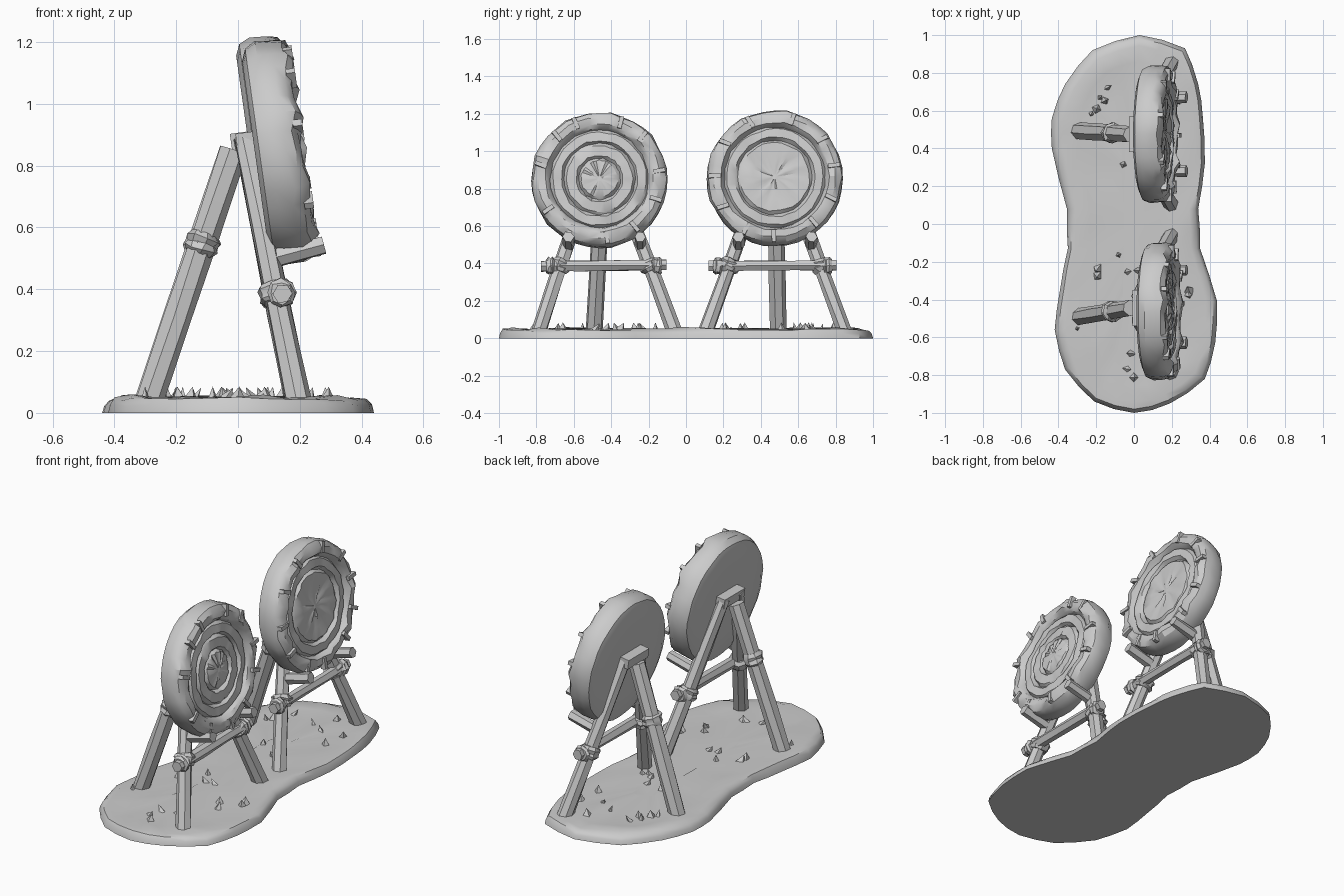
import bpy, bmesh, math, random
from mathutils import Vector, Matrix

if "Cube" in bpy.data.objects:
    bpy.data.objects.remove(bpy.data.objects["Cube"])

random.seed(7)
mat = bpy.data.materials.new("plain grey")
mat.diffuse_color = (0.6, 0.6, 0.6, 1)
mat.use_nodes = True
mat.node_tree.nodes["Principled BSDF"].inputs["Base Color"].default_value = mat.diffuse_color


def finish(name, bm, angle=35):
    bmesh.ops.recalc_face_normals(bm, faces=bm.faces)
    me = bpy.data.meshes.new(name)
    bm.to_mesh(me)
    bm.free()
    me.materials.append(mat)
    ob = bpy.data.objects.new(name, me)
    bpy.context.collection.objects.link(ob)
    bpy.ops.object.select_all(action='DESELECT')
    bpy.context.view_layer.objects.active = ob
    ob.select_set(True)
    bpy.ops.object.shade_smooth_by_angle(angle=math.radians(angle))
    return ob


def jit(a):
    return random.uniform(-a, a)


def loft(bm, rings):
    """Skin a list of equal-length closed rings of points and cap both ends."""
    vs = [[bm.verts.new(p) for p in r] for r in rings]
    n = len(vs[0])
    for a, b in zip(vs, vs[1:]):
        for i in range(n):
            bm.faces.new((a[i], a[(i + 1) % n], b[(i + 1) % n], b[i]))
    bm.faces.new(vs[0])
    bm.faces.new(vs[-1])


def pole(name, a, b, r0, r1, sides=7, rough=0.003, cuts=3):
    """Rough-hewn wooden pole between two points."""
    a, b = Vector(a), Vector(b)
    q = (b - a).to_track_quat('Z', 'Y')
    rings = []
    for k in range(cuts + 1):
        t = k / cuts
        r = r0 + (r1 - r0) * t
        rings.append([a.lerp(b, t) + q @ Vector((math.cos(s) * r + jit(rough), math.sin(s) * r + jit(rough), 0))
                      for s in (2 * math.pi * i / sides for i in range(sides))])
    bm = bmesh.new()
    loft(bm, rings)
    return finish(name, bm)


def lashing(name, p, axis, r, h):
    """Bulging rope wrap around a pole."""
    p, d = Vector(p), Vector(axis).normalized()
    q = d.to_track_quat('Z', 'Y')
    rings = []
    for t, s in ((-.5, .85), (-.25, 1.08), (0, .98), (.25, 1.1), (.5, .85)):
        rings.append([p + q @ Vector((math.cos(w) * r * s + jit(.004), math.sin(w) * r * s + jit(.004), t * h + jit(.005)))
                      for w in (2 * math.pi * i / 8 for i in range(8))])
    bm = bmesh.new()
    loft(bm, rings)
    return finish(name, bm)


# ---- ground slab: outline smoothed, then stepped inward ----
outline = [(.03, 1), (.27, .93), (.34, .74), (.365, .56), (.375, .32), (.34, .08), (.35, -.13), (.44, -.41),
           (.43, -.63), (.375, -.82), (.19, -.95), (0, -1), (-.21, -.94), (-.365, -.77), (-.42, -.56),
           (-.39, -.34), (-.35, -.13), (-.355, .08), (-.435, .4), (-.435, .56), (-.365, .74), (-.22, .92)]
edge = []
for i, p in enumerate(outline):
    q = outline[(i + 1) % len(outline)]
    edge += [Vector(p), (Vector(p) + Vector(q)) / 2 * 1.01]
bm = bmesh.new()
rings = []
for s, z, rough in ((1, 0, 0), (.985, .025, .004), (.95, .045, .007), (.86, .052, .008),
                    (.65, .046, .006), (.4, .05, .006), (.15, .05, .004)):
    # shrink towards a spine along y so the peanut shape is kept
    ring = []
    for p in edge:
        spine = max(-.6, min(.6, p.y))
        ring.append((p.x * s, spine * (1 if s > .5 else .5 + s) + (p.y - spine) * s, z + jit(rough)))
    rings.append(ring)
loft(bm, rings)
finish("ground", bm, 40)

# ---- grass tufts and stones scattered on the ground ----
for i in range(30):
    side = 1 if i % 2 else -1
    w = random.uniform(0, 2 * math.pi)
    x, y = .33 * math.cos(w) * random.uniform(.5, 1), side * .48 + .4 * math.sin(w) * random.uniform(.4, 1)
    bm = bmesh.new()
    bmesh.ops.create_cone(bm, cap_ends=True, segments=4, radius1=random.uniform(.015, .035), radius2=0,
                          depth=.05, matrix=Matrix.Translation((x, y, .06))
                          @ Matrix.Rotation(w, 4, 'Z') @ Matrix.Rotation(jit(.6), 4, 'X'))
    finish("ground_tuft", bm)

# ---- round target: lathed profile (radius, height above the back) ----
body = [(.02, 0), (.2, 0), (.31, 0), (.348, .015), (.363, .05), (.362, .1), (.352, .132), (.325, .152), (.29, .152)]
faces = {"small_bullseye": [(.272, .14), (.262, .122), (.25, .138), (.205, .14), (.192, .12), (.178, .138),
                            (.125, .14), (.112, .12), (.098, .138), (.05, .146), (.015, .146)],
         "large_bullseye": [(.28, .14), (.27, .122), (.258, .138), (.215, .14), (.2, .12), (.185, .136),
                            (.12, .135), (.06, .13), (.015, .132)]}
TILT = math.radians(8)
normal = Vector((math.cos(TILT), 0, math.sin(TILT)))
up = Vector((-math.sin(TILT), 0, math.cos(TILT)))
side_dir = Vector((0, 1, 0))


def target(name, centre, front):
    c, seg = Vector(centre) - normal * .075, 36
    rings = []
    for k, (r, h) in enumerate(body + faces[front]):
        on_front = k >= 6
        ring = []
        for i in range(seg):
            w = 2 * math.pi * i / seg
            dr = jit(.004) if r > .05 else 0
            dh = jit(.006) if on_front and r > .03 else 0
            if 5 <= k <= 8 and i % 4 == 0:      # straw bundles bound around the rim
                dh += .014
                dr += .005 if k < 7 else 0
            ring.append(c + normal * (h + dh) + (side_dir * math.cos(w) + up * math.sin(w)) * (r + dr))
        rings.append(ring)
    bm = bmesh.new()
    loft(bm, rings)
    finish(name, bm, 32)
    # straps crossing the outer band
    for i in range(11):
        w = 2 * math.pi * (i + random.uniform(.1, .5)) / 11
        rad = side_dir * math.cos(w) + up * math.sin(w)
        tan = side_dir * -math.sin(w) + up * math.cos(w)
        m = Matrix((rad, tan, normal)).transposed().to_4x4()
        m.translation = c + rad * .322 + normal * .15
        bm = bmesh.new()
        bmesh.ops.create_cube(bm, size=1, matrix=m @ Matrix.Rotation(jit(.25), 4, 'Z')
                              @ Matrix.Diagonal((.065, .022, .03, 1)))
        finish("rim_strap", bm)


def stand(yc, foot_y, back_y, disc_x):
    # back leg
    a, b = Vector((-.29, back_y, .03)), Vector((-.015, yc, .85))
    pole("back_leg", a, b, .046, .046)
    lashing("back_leg_wrap", a.lerp(b, .63), b - a, .052, .07)
    # two splayed front legs with lashings and pegs
    for s, fy in zip((-1, 1), foot_y):
        a, b = Vector((.195, fy, .03)), Vector((.02, yc + s * .06, .89))
        pole("front_leg", a, b, .042, .036)
        lashing("leg_lashing", a.lerp(b, .415), b - a, .053, .065)
        py = a.lerp(b, .57).y
        p = Vector((.12, py, .5))
        pole("support_peg", p, p + normal * .16 + Vector((0, 0, .02)), .032, .03, 6, .003, 1)
    # crossbar in front of the legs
    y0, y1 = foot_y[0] + .015, foot_y[1] - .045
    pole("crossbar", (.145, y0, .385), (.145, y1, .392), .031, .031, 6)
    for y in (y0 + .05, y1 - .05):
        lashing("crossbar_lashing", (.14, y, .387), (0, 1, 0), .043, .045)
    # short head bar behind the target
    bm = bmesh.new()
    bmesh.ops.create_cube(bm, size=1, matrix=Matrix.Translation((disc_x - .1, yc, .88))
                          @ Matrix.Rotation(-TILT, 4, 'Y') @ Matrix.Diagonal((.07, .19, .055, 1)))
    finish("head_bar", bm)


target("left_target", (.13, -.463, .845), "small_bullseye")
target("right_target", (.112, .475, .855), "large_bullseye")
stand(-.445, (-.79, -.06), -.49, .13)
stand(.475, (.105, .85), .49, .112)
